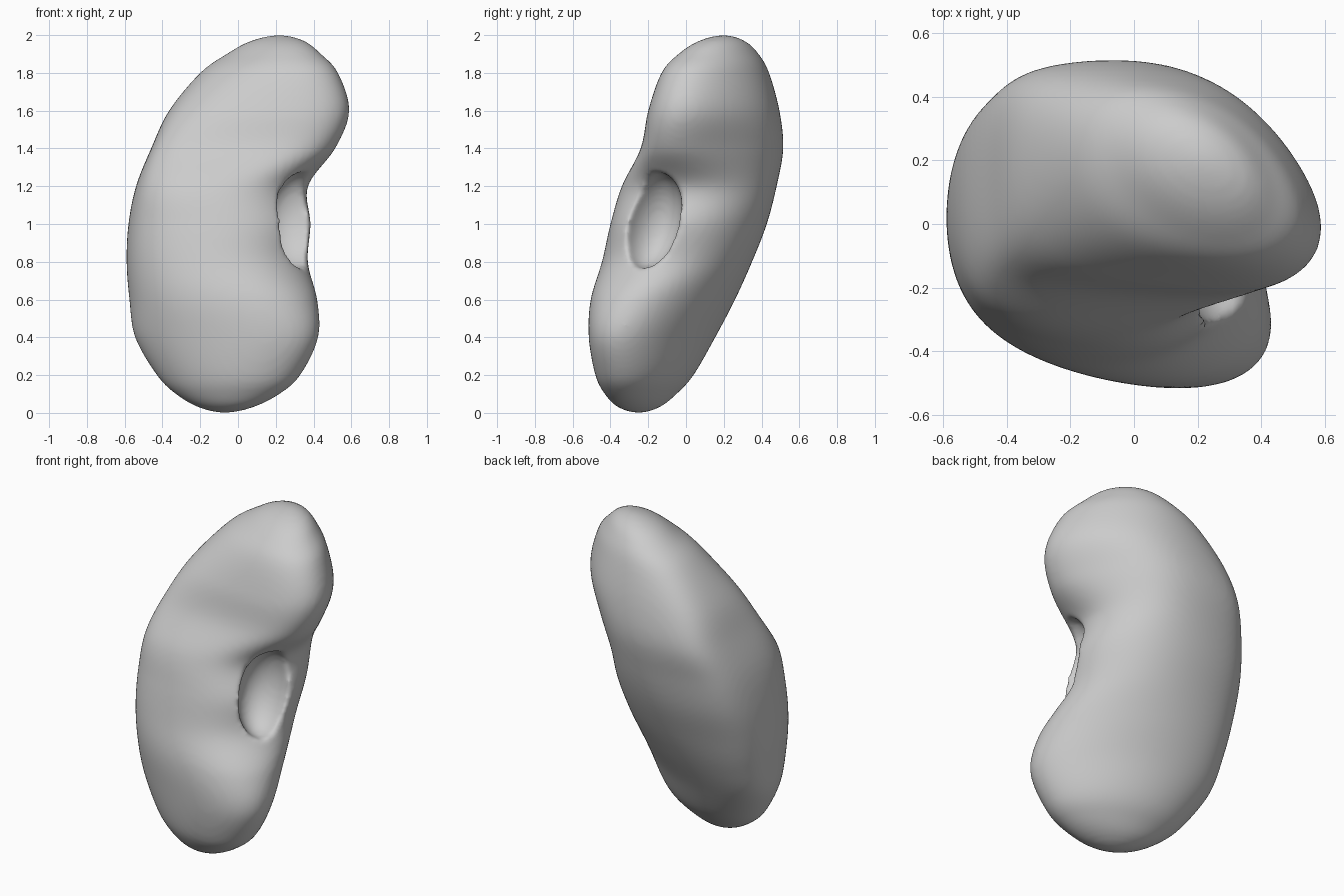
import bpy
import bmesh
from math import cos, sin, tau, radians
from mathutils import Vector

default_cube = bpy.data.objects.get("Cube")
if default_cube:
    bpy.data.objects.remove(default_cube, do_unlink=True)


def make_material(name, colour):
    material = bpy.data.materials.new(name)
    material.use_nodes = True
    material.diffuse_color = colour
    for node in material.node_tree.nodes:
        if node.type == "BSDF_PRINCIPLED":
            node.inputs["Base Color"].default_value = colour
    return material


# Horizontal sections: height, left and right x, front and back y,
# skew of the left and right halves, fullness of the left half
SECTIONS = [
    (0.0, -.07, -.07, -.25, -.25, -.35, -.4, 0),
    (.03, -.21, .08, -.36, -.14, -.35, -.4, 0),
    (.1, -.33, .22, -.43, -.05, -.35, -.4, 0),
    (.2, -.43, .33, -.48, .04, -.35, -.42, 0),
    (.4, -.545, .425, -.515, .155, -.35, -.48, .05),
    (.6, -.575, .42, -.505, .26, -.25, -.33, .12),
    (.8, -.59, .37, -.445, .35, -.14, -.06, .15),
    (1.0, -.58, .385, -.4, .428, -.08, -.03, .2),
    (1.2, -.54, .37, -.34, .48, -.02, .02, .27),
    (1.4, -.46, .515, -.24, .515, .03, -.45, .36),
    (1.6, -.365, .59, -.2, .495, -.1, -.48, .25),
    (1.8, -.2, .53, -.13, .44, -.25, -.46, .1),
    (1.9, -.06, .44, -.04, .385, -.3, -.42, 0),
    (1.97, .07, .35, .07, .31, -.3, -.4, 0),
    (2.0, .22, .22, .2, .2, -.3, -.4, 0),
]
STEPS = 6
SIDES = 72


def mirrored(row):
    """Continue a section through the pole so the tip stays round."""
    z, x_low, x_high, y_low, y_high, *shape = row
    return Vector((z, x_high, x_low, y_high, y_low, *shape))


def smooth_sections(rows):
    """Catmull-Rom interpolation between the sections."""
    knots = [mirrored(rows[1])] + [Vector(r) for r in rows] + [mirrored(rows[-2])]
    result = []
    for a, b, c, d in zip(knots, knots[1:], knots[2:], knots[3:]):
        for step in range(STEPS):
            t = step / STEPS
            result.append(b + ((c - a) + ((a * 2 - b * 5 + c * 4 - d)
                          + (b * 3 - c * 3 + d - a) * t) * t) * t / 2)
    return result[1:]


def section_points(row):
    """Skewed oval in the section's bounding box, squarer on the left."""
    z, x_low, x_high, y_low, y_high, skew_left, skew_right, fullness = row
    for i in range(SIDES):
        angle = tau * i / SIDES
        left = (1 - cos(angle)) / 2
        turned = angle + skew_right + (skew_left - skew_right) * left
        full = fullness * left
        across = cos(angle) * (1 + full * sin(angle) ** 2)
        deep = sin(turned) * (1 + full * cos(turned) ** 2)
        yield ((x_low + x_high) / 2 + (x_high - x_low) / 2 * across,
               (y_low + y_high) / 2 + (y_high - y_low) / 2 * deep,
               z)


def build_body():
    bm = bmesh.new()
    rings = [[bm.verts.new(p) for p in section_points(row)]
             for row in smooth_sections(SECTIONS)]
    for lower, upper in zip(rings, rings[1:]):
        for i in range(SIDES):
            j = (i + 1) % SIDES
            bm.faces.new((lower[i], lower[j], upper[j], upper[i]))
    for ring, row in ((rings[0], SECTIONS[0]), (rings[-1], SECTIONS[-1])):
        pole = bm.verts.new((row[1], row[3], row[0]))
        for i in range(SIDES):
            bm.faces.new((ring[i], ring[(i + 1) % SIDES], pole))
    bmesh.ops.recalc_face_normals(bm, faces=bm.faces)
    mesh = bpy.data.meshes.new("kidney_body")
    bm.to_mesh(mesh)
    bm.free()
    body = bpy.data.objects.new("kidney_body", mesh)
    bpy.context.collection.objects.link(body)
    return body


# Bean-shaped body
body = build_body()

# Hollow in the notch, cut with an ellipsoid
bpy.ops.mesh.primitive_uv_sphere_add(
    segments=48, ring_count=24, radius=1, location=(.325, -.185, 1.02),
    rotation=(radians(-13), 0, radians(-28)))
cutter = bpy.context.object
cutter.name = "hollow_cutter"
cutter.scale = (.2, .15, .26)
cutter.hide_render = True

hollow = body.modifiers.new("hollow", "BOOLEAN")
hollow.operation = "DIFFERENCE"
hollow.object = cutter

# Even out the surface and soften the rim of the hollow
remesh = body.modifiers.new("remesh", "REMESH")
remesh.mode = "VOXEL"
remesh.voxel_size = .016
soften = body.modifiers.new("soften", "SMOOTH")
soften.factor = .5
soften.iterations = 10

bpy.ops.object.select_all(action="DESELECT")
body.select_set(True)
bpy.context.view_layer.objects.active = body
for name in [m.name for m in body.modifiers]:
    bpy.ops.object.modifier_apply(modifier=name)
bpy.data.objects.remove(cutter, do_unlink=True)

body.data.materials.clear()
body.data.materials.append(make_material("light_grey", (.6, .6, .6, 1)))
for polygon in body.data.polygons:
    polygon.material_index = 0
bpy.ops.object.shade_smooth()
